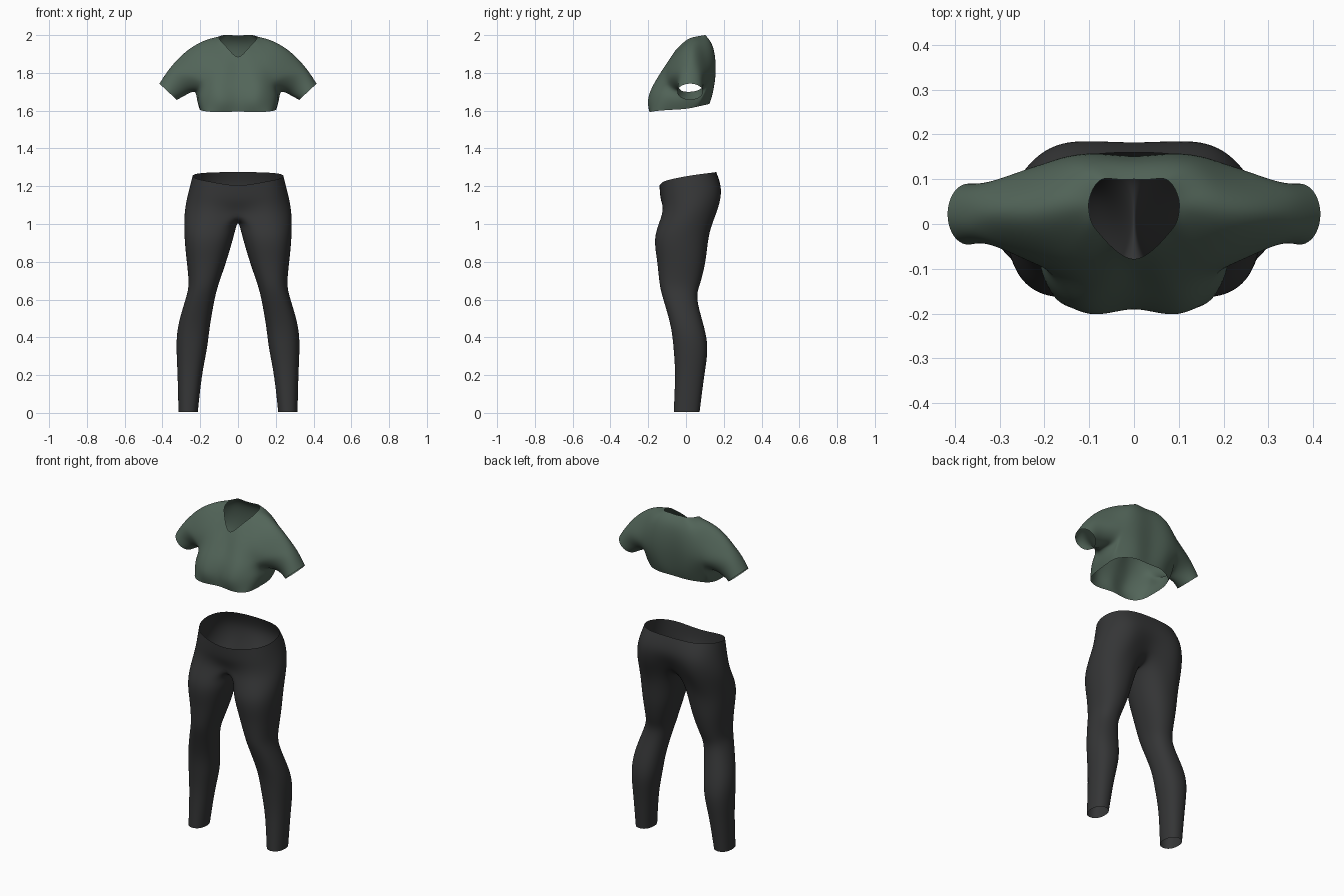
import bpy, bmesh
from math import sin, cos, radians
from mathutils import Vector

if "Cube" in bpy.data.objects:
    bpy.data.objects.remove(bpy.data.objects["Cube"])


def bridge(faces, a, b, closed=False):
    n = len(a)
    for i in range(n if closed else n - 1):
        j = (i + 1) % n
        faces.append((a[i], a[j], b[j], b[i]))


def fit_to_limit(bm, steps=8):
    """Move the cage so that the subdivided surface passes through the given points."""
    target = {v: v.co.copy() for v in bm.verts}
    for _ in range(steps):
        move = {}
        for v in bm.verts:
            if v.is_boundary:
                ends = [e.other_vert(v).co for e in v.link_edges if e.is_boundary]
                lim = (4 * v.co + sum(ends, Vector())) / 6
            else:
                n = len(v.link_edges)
                near = {e.other_vert(v) for e in v.link_edges}
                diag = [w.co for f in v.link_faces for w in f.verts if w != v and w not in near]
                lim = (n * n * v.co + 4 * sum((w.co for w in near), Vector())
                       + sum(diag, Vector())) / (n * (n + 5))
            move[v] = target[v] - lim
        for v, d in move.items():
            v.co += 0.8 * d


def garment(name, faces, color):
    """Build one half from quads of points, mirror it, smooth it."""
    bm = bmesh.new()
    for f in faces:
        for s in (1, -1):
            quad = f if s == 1 else f[::-1]
            bm.faces.new([bm.verts.new((s * p[0], p[1], p[2])) for p in quad])
    bmesh.ops.remove_doubles(bm, verts=bm.verts, dist=0.0005)
    bmesh.ops.recalc_face_normals(bm, faces=bm.faces)
    fit_to_limit(bm)
    me = bpy.data.meshes.new(name)
    bm.to_mesh(me)
    bm.free()
    me.shade_smooth()
    ob = bpy.data.objects.new(name, me)
    bpy.context.collection.objects.link(ob)
    sub = ob.modifiers.new("smooth", 'SUBSURF')
    sub.levels = sub.render_levels = 3
    mat = bpy.data.materials.new(name + "_cloth")
    mat.diffuse_color = color
    mat.use_nodes = True
    mat.node_tree.nodes["Principled BSDF"].inputs["Base Color"].default_value = mat.diffuse_color
    me.materials.append(mat)
    return ob


# --- Shirt: half rings run from front centre over the side to back centre
neck = [(0, -.078, 1.885), (.045, -.055, 1.92), (.078, -.02, 1.955), (.095, .005, 1.975),
        (.101, .035, 1.988), (.097, .065, 1.994), (.075, .098, 2.0), (.04, .1, 2.0), (0, .1, 1.998)]
yoke = [(0, -.12, 1.81), (.065, -.122, 1.82), (.13, -.095, 1.85), (.17, -.055, 1.895),
        (.185, .02, 1.962), (.175, .085, 1.955), (.135, .132, 1.935), (.07, .143, 1.935), (0, .14, 1.938)]
chest = [(0, -.165, 1.735), (.1, -.17, 1.74), (.19, -.105, 1.76), (.245, -.065, 1.83),
         (.27, .02, 1.918), (.25, .095, 1.865), (.2, .135, 1.79), (.1, .157, 1.81), (0, .152, 1.82)]
underarm = [(.215, -.055, 1.71), (.23, .015, 1.698), (.215, .085, 1.715)]
bust = [(0, -.188, 1.66), (.1, -.2, 1.66), (.19, -.135, 1.68), (.213, -.06, 1.665),
        (.215, .01, 1.655), (.205, .075, 1.665), (.185, .11, 1.70), (.1, .142, 1.70), (0, .138, 1.70)]
hem = [(0, -.187, 1.595), (.1, -.193, 1.592), (.18, -.16, 1.598), (.2, -.07, 1.605),
       (.203, 0, 1.61), (.195, .055, 1.62), (.165, .09, 1.628), (.09, .122, 1.635), (0, .122, 1.635)]


def sleeve_ring(cx, cy, cz, ux, uz, ry):
    return [(cx + ux * sin(radians(45 * k)), cy - ry * cos(radians(45 * k)),
             cz + uz * sin(radians(45 * k))) for k in range(8)]


faces = []
bridge(faces, neck, yoke)
bridge(faces, yoke, chest)
bridge(faces, chest[:3] + underarm + chest[6:], bust)
bridge(faces, bust, hem)
# sleeve continues the shoulder part of the chest ring plus the underarm
armhole = chest[2:7] + underarm[::-1]
mid = sleeve_ring(.31, .024, 1.76, .042, .073, .073)
cuff = sleeve_ring(.37, .022, 1.70, .046, .043, .068)
bridge(faces, armhole, mid, True)
bridge(faces, mid, cuff, True)
garment("crop_shirt", faces, (.085, .13, .10, 1))


# --- Leggings
def spow(v, p):
    return abs(v) ** p * (1 if v >= 0 else -1)


def hip_ring(rx, yf, yb, zf, zb, dip_f, dip_b):
    pts = []
    for k in range(7):
        a = radians(-90 + 30 * k)
        s = spow(sin(a), .85)
        y = (yf + yb) / 2 + s * (yb - yf) / 2
        z = zf + (zb - zf) * max(0, (s + 1) / 2) ** .5
        x = 0 if k in (0, 6) else rx * spow(cos(a), .85)
        y += dip_f if k == 0 else -dip_b if k == 6 else 0
        pts.append((x, y, z))
    return pts


def leg_ring(z, xi, xo, yf, yb):
    return [((xi + xo) / 2 + (xo - xi) / 2 * spow(cos(a), .92),
             (yf + yb) / 2 + 1.03 * (yb - yf) / 2 * spow(sin(a), .92), z)
            for a in (radians(36 * (k - 3)) for k in range(10))]


hips = [hip_ring(.24, -.14, .165, 1.205, 1.275, 0, .005),
        hip_ring(.262, -.14, .2, 1.125, 1.185, .008, .018),
        hip_ring(.281, -.145, .185, 1.045, 1.075, .035, .045)]
crotch = [(0, .075, 1.018), (0, .01, 1.003), (0, -.055, 1.008)]
legs = [leg_ring(*r) for r in (
    (.94, .022, .283, -.157, .118), (.81, .06, .272, -.15, .10), (.69, .10, .262, -.137, .073),
    (.60, .124, .278, -.117, .058), (.465, .148, .315, -.08, .09), (.34, .165, .325, -.063, .11),
    (.20, .19, .32, -.056, .095), (.005, .213, .315, -.063, .07))]
faces = []
for a, b in zip(hips, hips[1:]):
    bridge(faces, a, b)
bridge(faces, hips[-1] + crotch, legs[0], True)
for a, b in zip(legs, legs[1:]):
    bridge(faces, a, b, True)
garment("leggings", faces, (.035, .036, .037, 1))
